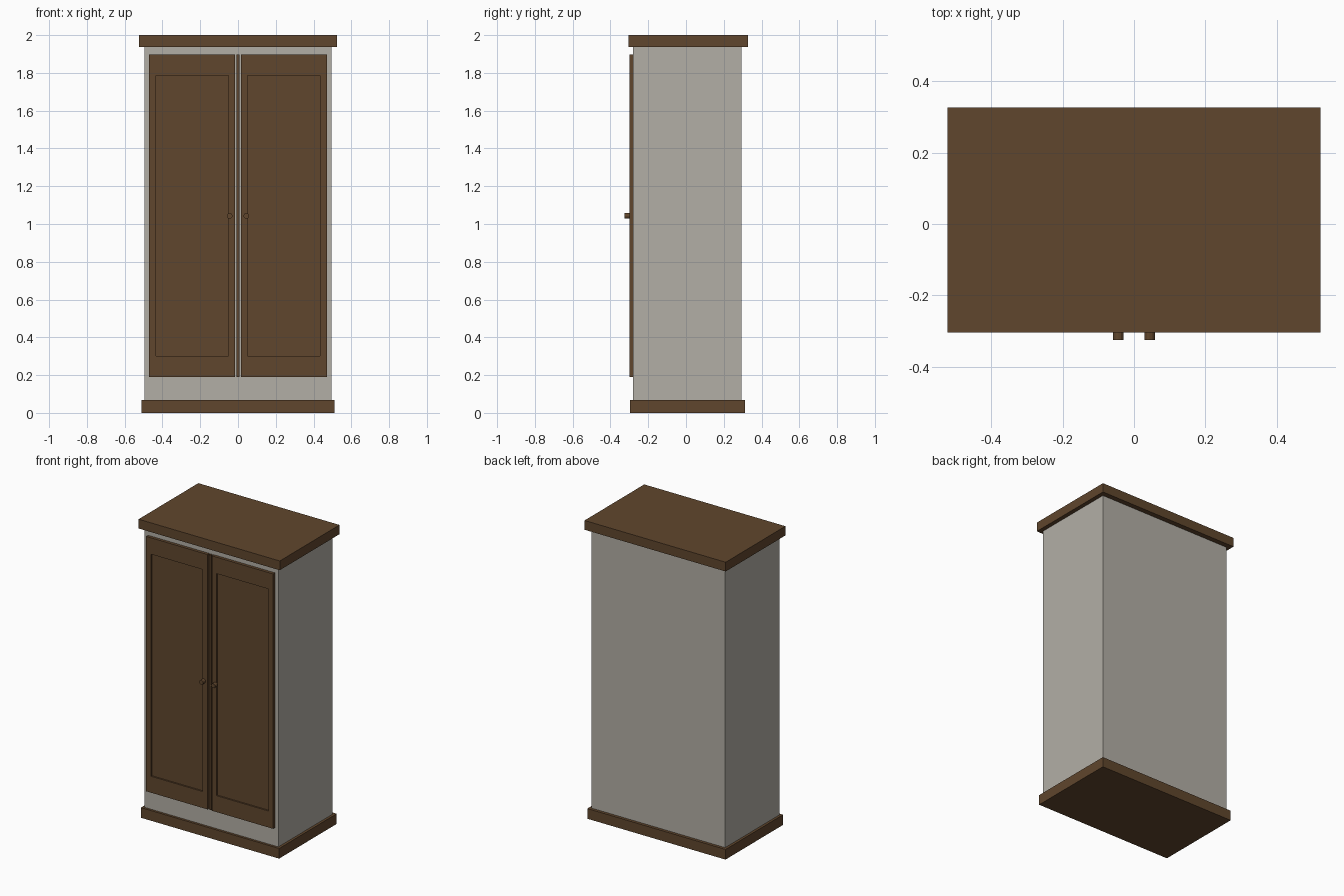
import bpy
import bmesh
from mathutils import Matrix, Vector

cube = bpy.data.objects.get("Cube")
if cube:
    bpy.data.objects.remove(cube, do_unlink=True)


def make_material(name, color):
    mat = bpy.data.materials.new(name)
    mat.use_nodes = True
    mat.diffuse_color = color
    mat.node_tree.nodes["Principled BSDF"].inputs["Base Color"].default_value = color
    return mat


WOOD = make_material("brown wood", (0.117, 0.061, 0.026, 1))
PAINT = make_material("warm grey paint", (0.45, 0.427, 0.38, 1))


def finish(name, bm, mat):
    mesh = bpy.data.meshes.new(name)
    bm.to_mesh(mesh)
    bm.free()
    mesh.materials.append(mat)
    obj = bpy.data.objects.new(name, mesh)
    bpy.context.collection.objects.link(obj)
    return obj


def box_mesh(low, high):
    low, high = Vector(low), Vector(high)
    bm = bmesh.new()
    place = Matrix.Translation((low + high) / 2) @ Matrix.Diagonal((*(high - low), 1))
    bmesh.ops.create_cube(bm, size=1, matrix=place)
    return bm


def box(name, low, high, mat):
    return finish(name, box_mesh(low, high), mat)


# Carcass with overhanging plinth and top board
box("cabinet_body", (-0.495, -0.28, 0.068), (0.495, 0.293, 1.938), PAINT)
box("base_plinth", (-0.512, -0.296, 0), (0.512, 0.313, 0.068), WOOD)
box("top_board", (-0.523, -0.305, 1.938), (0.523, 0.327, 2), WOOD)

# Strip between the doors
box("centre_strip", (-0.008, -0.295, 0.19), (0.008, -0.28, 1.897), WOOD)


def door(name, x_low, x_high):
    """Slab with a shallow recessed panel in its front."""
    z_low, z_high, rim_x, rim_z, depth = 0.19, 1.897, 0.05, 0.11, 0.01
    bm = box_mesh((x_low, -0.30, z_low), (x_high, -0.28, z_high))
    front = min(bm.faces, key=lambda f: f.calc_center_median().y)
    bmesh.ops.inset_individual(bm, faces=[front], thickness=rim_x)
    # Taller rails than stiles
    for v in front.verts:
        v.co.z = z_low + rim_z if v.co.z < 1 else z_high - rim_z
    panel = bmesh.ops.extrude_discrete_faces(bm, faces=[front])["faces"][0]
    for v in panel.verts:
        v.co.y += depth
    bmesh.ops.recalc_face_normals(bm, faces=bm.faces)
    finish(name, bm, WOOD)


def knob(name, x):
    bm = bmesh.new()
    place = Matrix.Translation((x, -0.3125, 1.043)) @ Matrix.Rotation(1.5708, 4, "X")
    bmesh.ops.create_cone(bm, cap_ends=True, segments=12, radius1=0.015,
                          radius2=0.015, depth=0.027, matrix=place)
    finish(name, bm, WOOD)


# Doors and their knobs, mirrored about the centre
for side, s in (("left", 1), ("right", -1)):
    edges = sorted((s * 0.016, s * 0.47))
    door(side + "_door", *edges)
    knob(side + "_knob", s * 0.044)
